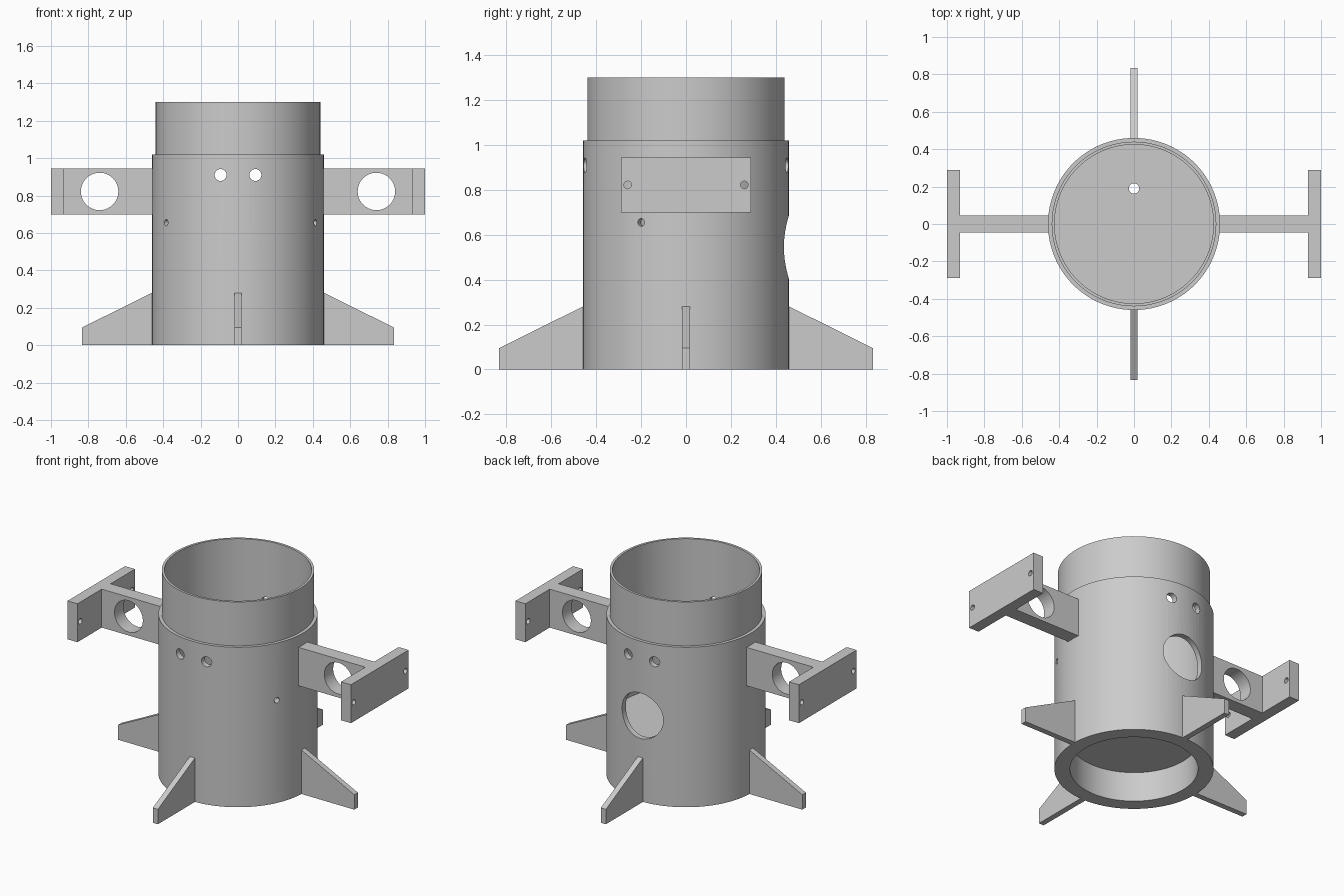
import bpy, bmesh
from math import pi, radians
from mathutils import Matrix, Vector

cube = bpy.data.objects.get("Cube")
if cube:
    bpy.data.objects.remove(cube, do_unlink=True)

grey = bpy.data.materials.new("plain grey")
grey.use_nodes = True
colour = (0.6, 0.6, 0.6, 1)
grey.diffuse_color = colour
grey.node_tree.nodes["Principled BSDF"].inputs["Base Color"].default_value = colour


def finish(name, bm):
    bmesh.ops.recalc_face_normals(bm, faces=bm.faces)
    mesh = bpy.data.meshes.new(name)
    bm.to_mesh(mesh)
    bm.free()
    mesh.materials.append(grey)
    obj = bpy.data.objects.new(name, mesh)
    bpy.context.collection.objects.link(obj)
    return obj


def box(name, low, high):
    bm = bmesh.new()
    low, high = Vector(low), Vector(high)
    bmesh.ops.create_cube(bm, size=1, matrix=Matrix.Translation((low + high) / 2)
                          @ Matrix.Diagonal((*(high - low), 1)))
    return finish(name, bm)


def drill(obj, centre, direction, radius, length, sides=32):
    """Cut a round hole through obj."""
    bm = bmesh.new()
    turn = Vector(direction).to_track_quat("Z", "Y").to_matrix().to_4x4()
    bmesh.ops.create_cone(bm, cap_ends=True, segments=sides, radius1=radius, radius2=radius,
                          depth=length, matrix=Matrix.Translation(centre) @ turn)
    cutter = finish("cutter", bm)
    cutter.hide_render = True
    mod = obj.modifiers.new("hole", "BOOLEAN")
    mod.operation, mod.solver, mod.object = "DIFFERENCE", "EXACT", cutter
    bpy.context.view_layer.objects.active = obj
    bpy.ops.object.modifier_apply(modifier=mod.name)
    bpy.data.objects.remove(cutter, do_unlink=True)


def smooth(obj):
    bpy.ops.object.select_all(action="DESELECT")
    obj.select_set(True)
    bpy.context.view_layer.objects.active = obj
    bpy.ops.object.shade_smooth_by_angle(angle=radians(30))


# Tubular body: stepped collar, inner floor and recess underneath
R = 0.46
profile = [(0, 0.19), (0.37, 0.19), (0.37, 0), (R, 0), (R, 1.02), (0.44, 1.02),
           (0.44, 1.3), (0.425, 1.3), (0.425, 0.36), (0, 0.36)]
bm = bmesh.new()
points = [bm.verts.new((r, 0, z)) for r, z in profile]
edges = [bm.edges.new(pair) for pair in zip(points, points[1:])]
bmesh.ops.spin(bm, geom=points + edges, axis=(0, 0, 1), cent=(0, 0, 0),
               angle=2 * pi, steps=96, use_duplicate=False)
bmesh.ops.remove_doubles(bm, verts=bm.verts, dist=0.0001)
body = finish("body_tube", bm)

# Round openings in the body
for x in (-0.093, 0.093):
    drill(body, (x, 0, 0.91), (0, 1, 0), 0.032, 1.2)
drill(body, (0, R, 0.545), (0, 1, 0), 0.145, 0.3, 64)
drill(body, (0, 0.19, 0.27), (0, 0, 1), 0.028, 0.4)
for x, y in ((0.414, -0.2), (-0.384, -0.253)):
    drill(body, (x, y, 0.655), (x, y, 0), 0.017, 0.2)
smooth(body)

# Side arms with end plates
for side, s in (("left", 1), ("right", -1)):
    xs = sorted((s * 0.445, s * 0.935))
    arm = box(side + "_arm", (xs[0], -0.045, 0.7), (xs[1], 0.045, 0.945))
    drill(arm, (s * 0.74, 0, 0.822), (0, 1, 0), 0.1, 0.3, 64)
    smooth(arm)
    xs = sorted((s * 0.93, s))
    plate = box(side + "_end_plate", (xs[0], -0.29, 0.7), (xs[1], 0.29, 0.945))
    for y in (-0.26, 0.26):
        drill(plate, (s * 0.965, y, 0.822), (1, 0, 0), 0.017, 0.2)
    smooth(plate)

# Four tapered fins around the base
for i, side in enumerate(("left", "back", "right", "front")):
    bm = bmesh.new()
    outline = [(0.445, 0), (0.833, 0), (0.833, 0.095), (R, 0.28), (0.445, 0.28)]
    face = bm.faces.new([bm.verts.new((x, -0.018, z)) for x, z in outline])
    grown = bmesh.ops.extrude_face_region(bm, geom=[face])["geom"]
    bmesh.ops.translate(bm, vec=(0, 0.036, 0),
                        verts=[v for v in grown if isinstance(v, bmesh.types.BMVert)])
    bmesh.ops.rotate(bm, verts=bm.verts, matrix=Matrix.Rotation(i * pi / 2, 3, "Z"))
    finish(side + "_fin", bm)
